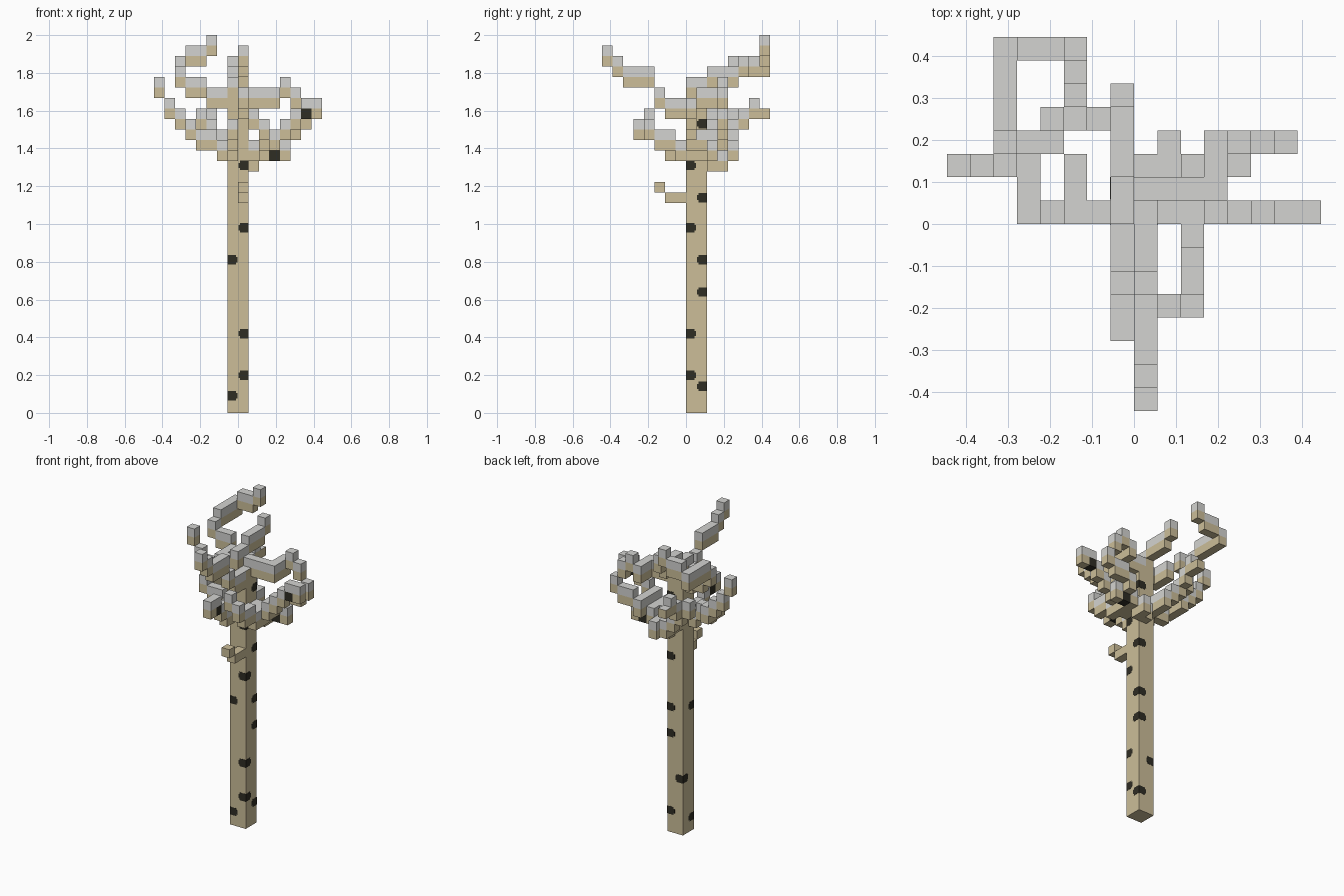
import bpy, bmesh
from mathutils import Vector

if "Cube" in bpy.data.objects:
    bpy.data.objects.remove(bpy.data.objects["Cube"], do_unlink=True)

U = 1 / 18  # edge of one cell


def material(name, rgb):
    m = bpy.data.materials.new(name)
    lin = [((c / 255 + 0.055) / 1.055) ** 2.4 for c in rgb] + [1]
    m.diffuse_color = lin
    m.use_nodes = True
    m.node_tree.nodes["Principled BSDF"].inputs["Base Color"].default_value = lin
    return m


MATS = [material("tan_bark", (204, 190, 153)),
        material("pale_grey_bark", (212, 212, 209)),
        material("dark_knot", (47, 45, 36))]
TAN, GREY, DARK = range(3)

parts, used = {}, {}


def fill(part, cell, colour):
    """Claim one cell for a part, unless another part already holds it."""
    if cell not in used:
        used[cell] = part
        parts.setdefault(part, {})[cell] = colour


def limb(part, *bends):
    """Walk from bend to bend (x, y, top), leaving a grey cell over a tan one."""
    for start, end in zip(bends, bends[1:] or bends):
        a, b = Vector(start), Vector(end)
        steps = max(abs(end[0] - start[0]), abs(end[1] - start[1]), 1)
        for k in range(steps + 1):
            x, y, top = (round(c) for c in a.lerp(b, k / steps))
            fill(part, (x, y, top - 1), GREY)
            fill(part, (x, y, top - 2), TAN)


# Trunk and the small stub on its front
for z in range(30):
    for x in (-1, 0):
        for y in (0, 1):
            fill("trunk", (x, y, z), TAN)
for y in (-1, -2, -3):
    fill("twig_stub", (0, y, 21 if y == -3 else 20), TAN)

# High limbs
limb("front_limb", (0, -1, 30), (0, -3, 31), (0, -4, 33), (0, -6, 33), (0, -8, 35))
limb("back_limb", (-1, 0, 32), (-1, 1, 32), (-1, 2, 33), (-1, 4, 33), (-1, 5, 34))
limb("hooked_limb", (-1, 0, 31), (-3, 0, 31), (-3, 2, 31), (-4, 3, 32),
     (-5, 3, 32), (-6, 3, 33), (-6, 4, 34), (-6, 7, 34), (-3, 7, 36))
limb("upper_left_limb", (0, 1, 31), (3, 1, 31), (3, 3, 31), (4, 3, 32), (5, 3, 31))

# Low limbs
limb("left_limb", (1, 0, 26), (2, 0, 26), (6, 0, 30), (7, 0, 30))
limb("low_back_limb", (-1, 2, 26), (-1, 4, 26), (-3, 4, 28), (-3, 6, 30))
limb("low_back_limb", (-4, 4, 29))
fill("low_back_limb", (-3, 7, 28), TAN)
limb("right_limb", (-2, 0, 26), (-5, 0, 28), (-5, 2, 28), (-7, 2, 30), (-8, 2, 32))
limb("low_front_limb", (-1, -1, 26), (-1, -5, 28))
limb("front_left_limb", (2, -1, 26), (2, -4, 28), (1, -4, 29))
limb("back_left_limb", (1, 1, 26), (3, 1, 27), (3, 3, 27), (4, 3, 28), (6, 3, 29))
limb("low_left_limb", (0, 2, 25), (4, 2, 26))
limb("low_left_limb", (1, 3, 25))

# Dark cells on three limbs
for cell in ((6, 0, 28), (3, 2, 24), (-1, -4, 26)):
    parts[used[cell]][cell] = DARK

# Face directions with two edge directions giving outward winding
AXES = [Vector((1, 0, 0)), Vector((0, 1, 0)), Vector((0, 0, 1))]
SIDES = []
for i in range(3):
    n, a, b = AXES[i], AXES[(i + 1) % 3], AXES[(i + 2) % 3]
    SIDES += [(n, a, b), (-n, b, a)]


def build(name, bm):
    me = bpy.data.meshes.new(name)
    bm.to_mesh(me)
    bm.free()
    for m in MATS:
        me.materials.append(m)
    bpy.context.collection.objects.link(bpy.data.objects.new(name, me))


# Exposed faces of each part; upward faces are grey except on the stub
for name, cells in parts.items():
    bm = bmesh.new()
    for cell, colour in cells.items():
        mid = Vector(cell) + Vector((0.5, 0.5, 0.5))
        for n, a, b in SIDES:
            if tuple(int(c) for c in Vector(cell) + n) in used:
                continue
            corners = [mid + (n + a * s + b * t) / 2
                       for s, t in ((-1, -1), (1, -1), (1, 1), (-1, 1))]
            f = bm.faces.new([bm.verts.new(c * U) for c in corners])
            f.material_index = colour
            if n.z > 0.5 and colour == TAN and name != "twig_stub":
                f.material_index = GREY
    bmesh.ops.remove_doubles(bm, verts=bm.verts, dist=1e-5)
    build(name, bm)

# Dark knots wrapped round the trunk corners, stepped at top and bottom
KNOTS = {(1, 0): (1.31, 0.98, 0.42, 0.20), (-1, 0): (0.81, 0.09),
         (1, 1): (1.53, 1.14, 0.81, 0.64, 0.14), (-1, 1): (0.36,)}
OUT = 0.001
bm = bmesh.new()
for (sx, back), heights in KNOTS.items():
    sy = 1 if back else -1
    for h in heights:
        for width, tall in ((0.053, 0.028), (0.044, 0.050)):
            for v in bmesh.ops.create_cube(bm, size=1)["verts"]:
                v.co = Vector((sx * (U + OUT - (width + OUT) * (0.5 - v.co.x)),
                               back * 2 * U + sy * (OUT - (width + OUT) * (0.5 - v.co.y)),
                               h + v.co.z * tall))
bmesh.ops.recalc_face_normals(bm, faces=bm.faces)
for f in bm.faces:
    f.material_index = DARK
build("trunk_knots", bm)
